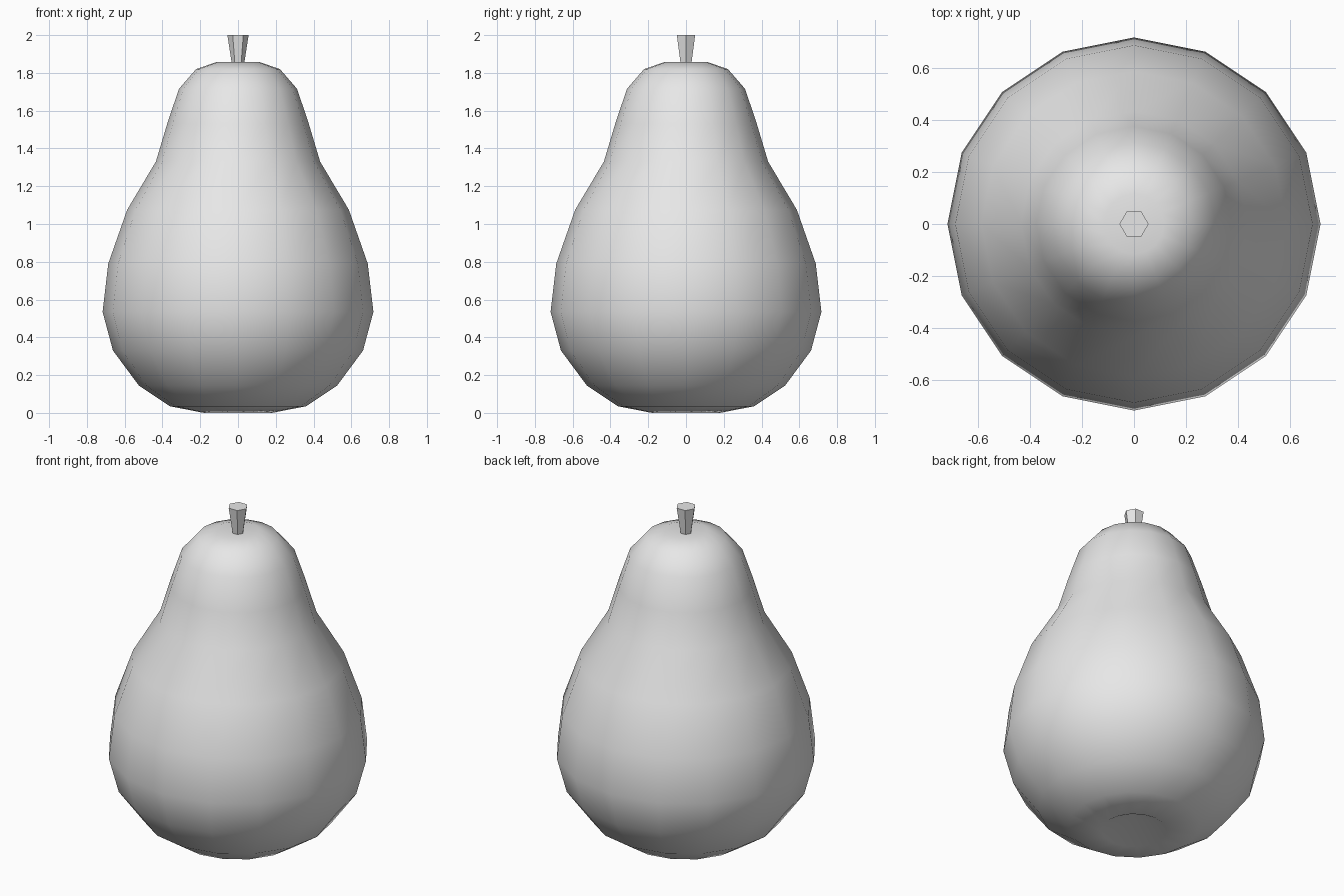
import bpy
import bmesh
from math import cos, sin, tau

cube = bpy.data.objects.get("Cube")
if cube:
    bpy.data.objects.remove(cube, do_unlink=True)

# One plain grey for the whole model
grey = bpy.data.materials.new("light_grey")
grey.use_nodes = True
colour = (0.8, 0.8, 0.8, 1)
grey.diffuse_color = colour
grey.node_tree.nodes["Principled BSDF"].inputs["Base Color"].default_value = colour


def lathe(name, profile, sides, smooth):
    """Revolve (radius, height) points about z; radius 0 makes a pole."""
    bm = bmesh.new()
    rings = []
    for r, z in profile:
        count = sides if r > 0 else 1
        rings.append([bm.verts.new((r * cos(tau * i / sides), r * sin(tau * i / sides), z))
                      for i in range(count)])
    for low, high in zip(rings, rings[1:]):
        for i in range(sides):
            j = (i + 1) % sides
            corners = [low[i % len(low)], low[j % len(low)],
                       high[j % len(high)], high[i % len(high)]]
            bm.faces.new(list(dict.fromkeys(corners)))
    # Cap open ends
    for ring, order in ((rings[0], -1), (rings[-1], 1)):
        if len(ring) > 1:
            bm.faces.new(ring[::order])
    for face in bm.faces:
        face.smooth = smooth
    mesh = bpy.data.meshes.new(name)
    bm.to_mesh(mesh)
    bm.free()
    mesh.materials.append(grey)
    obj = bpy.data.objects.new(name, mesh)
    bpy.context.collection.objects.link(obj)
    return obj


# Pear body, dimpled at the base and slightly at the crown
body_profile = [
    (0, 0.1), (0.18, 0), (0.36, 0.035), (0.525, 0.145), (0.662, 0.33),
    (0.717, 0.535), (0.687, 0.79), (0.587, 1.075), (0.435, 1.33),
    (0.375, 1.53), (0.313, 1.715), (0.222, 1.82), (0.115, 1.857), (0, 1.84),
]
lathe("pear_body", body_profile, 16, True)

# Flared six-sided stem
lathe("stem", [(0.03, 1.83), (0.056, 2)], 6, False)
